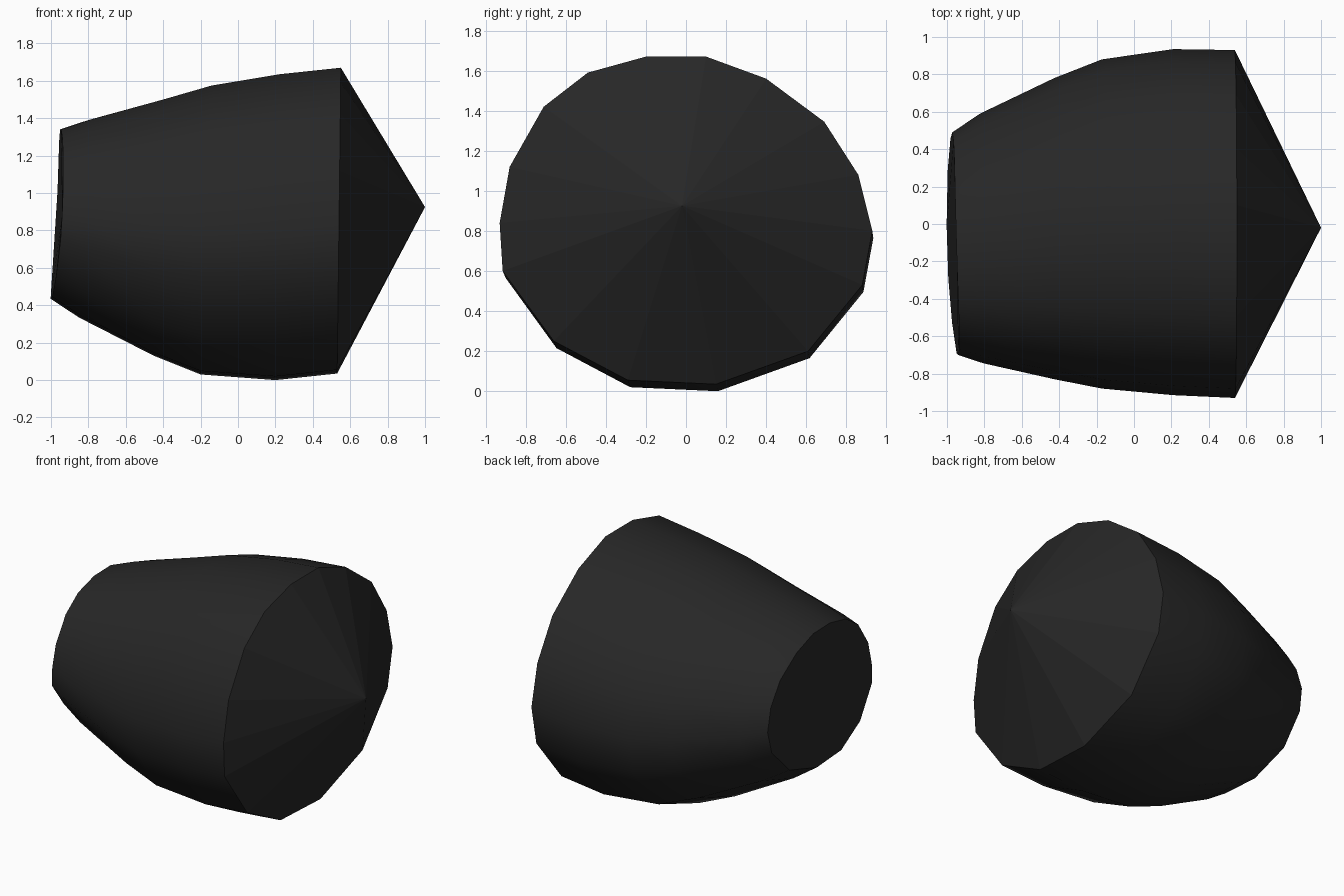
import bpy, bmesh
from mathutils import Vector

if "Cube" in bpy.data.objects:
    bpy.data.objects.remove(bpy.data.objects["Cube"])

# Outline of the wide rim as (y, z), counter-clockwise seen from +x
RIM = [(0.93, 0.80), (0.86, 1.08), (0.69, 1.345), (0.40, 1.56),
       (0.10, 1.67), (-0.20, 1.67), (-0.49, 1.59), (-0.71, 1.42),
       (-0.88, 1.12), (-0.93, 0.84), (-0.915, 0.60), (-0.66, 0.25),
       (-0.29, 0.055), (0.15, 0.035), (0.61, 0.20), (0.88, 0.53)]

# Ring stations: x at top, x at bottom, y min, y max, z min, z max, side bow
RINGS = [(-0.95, -1.00, -0.70, 0.49, 0.435, 1.34, 1.0),
         (-0.80, -0.85, -0.745, 0.59, 0.335, 1.39, 0.6),
         (-0.40, -0.45, -0.83, 0.78, 0.13, 1.50, 0.0),
         (-0.14, -0.20, -0.88, 0.88, 0.03, 1.575, 0.0),
         (0.22, 0.20, -0.915, 0.935, 0.00, 1.635, 0.0),
         (0.55, 0.53, -0.93, 0.93, 0.035, 1.67, 0.0)]
TIP = Vector((1.0, -0.02, 0.925))


def add_ring(bm, xt, xb, y0, y1, z0, z1, bow):
    """Fit the rim outline into the given bounds, tilted along x."""
    verts = []
    for y, z in RIM:
        u = (y + 0.93) / 1.86
        v = (z - 0.035) / 1.635
        n = 2 * u - 1
        x = xb + (xt - xb) * v + bow * (0.02 * n * n - 0.015 * n)
        verts.append(bm.verts.new((x, y0 + (y1 - y0) * u, z0 + (z1 - z0) * v)))
    return verts


bm = bmesh.new()
rings = [add_ring(bm, *r) for r in RINGS]
count = len(RIM)

# Smooth tapered wall
for a, b in zip(rings, rings[1:]):
    for i in range(count):
        j = (i + 1) % count
        bm.faces.new((a[i], a[j], b[j], b[i])).smooth = True

# Flat small end and faceted pointed end
bm.faces.new(rings[0])
tip = bm.verts.new(TIP)
for i in range(count):
    bm.faces.new((rings[-1][i], rings[-1][(i + 1) % count], tip))

bmesh.ops.recalc_face_normals(bm, faces=bm.faces[:])
for e in bm.edges:
    if len({f.smooth for f in e.link_faces}) > 1:
        e.smooth = False

mesh = bpy.data.meshes.new("tapered_body")
bm.to_mesh(mesh)
bm.free()
body = bpy.data.objects.new("tapered_body", mesh)
bpy.context.collection.objects.link(body)

black = bpy.data.materials.new("matte black")
black.diffuse_color = (0.02, 0.02, 0.02, 1)
black.use_nodes = True
black.node_tree.nodes["Principled BSDF"].inputs["Base Color"].default_value = black.diffuse_color
mesh.materials.append(black)
